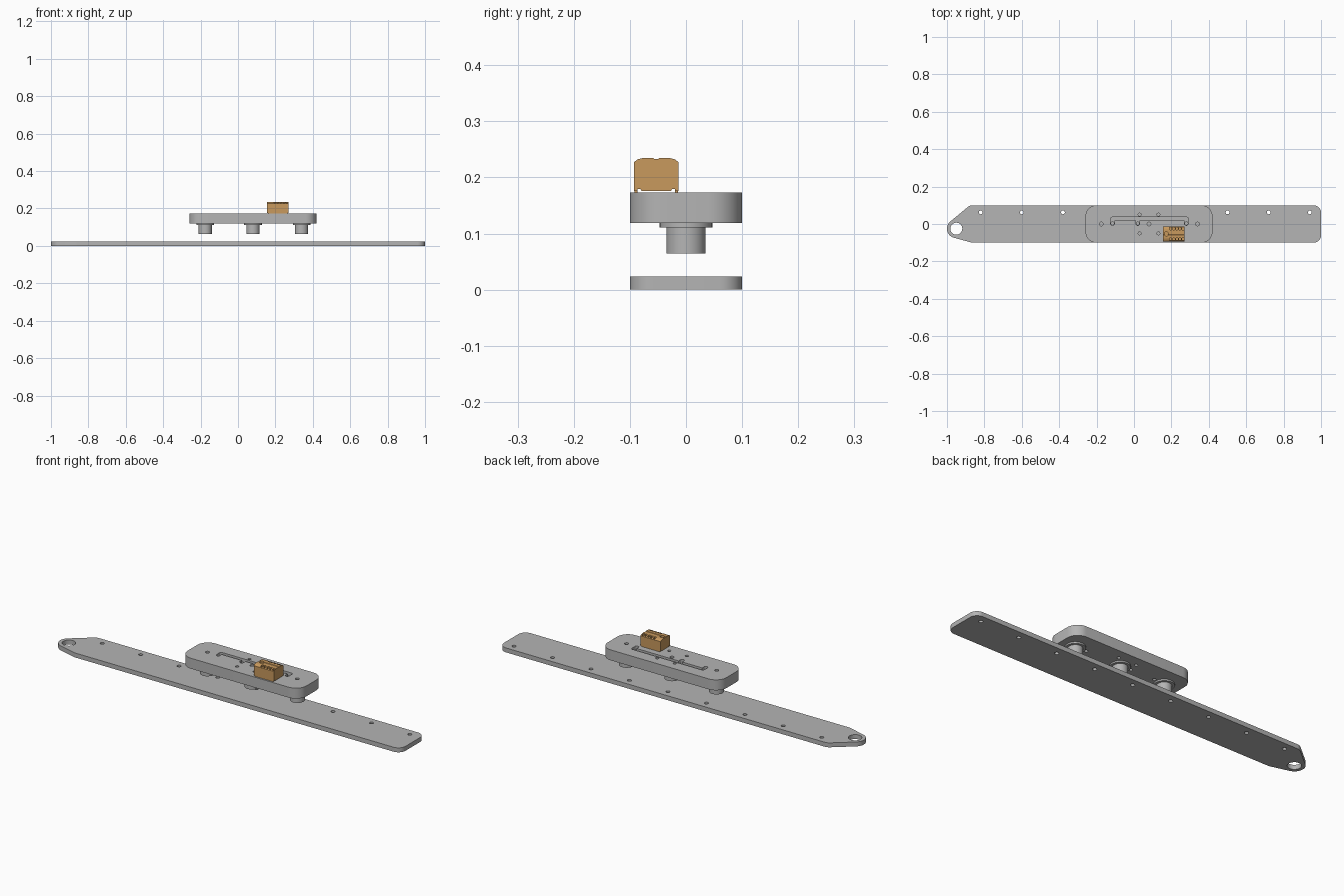
import bpy, bmesh, math

if "Cube" in bpy.data.objects:
    bpy.data.objects.remove(bpy.data.objects["Cube"])

def material(name, rgb):
    m = bpy.data.materials.new(name)
    m.diffuse_color = (*rgb, 1)
    m.use_nodes = True
    m.node_tree.nodes["Principled BSDF"].inputs["Base Color"].default_value = m.diffuse_color
    return m

GREY = material("plain grey", (0.46, 0.46, 0.46))
TAN = material("tan plastic", (0.58, 0.32, 0.11))

def arc(cx, cy, r, a0, a1, n=12):
    return [(cx + r * math.cos(math.radians(a0 + (a1 - a0) * i / n)),
             cy + r * math.sin(math.radians(a0 + (a1 - a0) * i / n))) for i in range(n + 1)]

def rounded_rect(x0, x1, y0, y1, r, n=10):
    return (arc(x1 - r, y1 - r, r, 0, 90, n) + arc(x0 + r, y1 - r, r, 90, 180, n)
            + arc(x0 + r, y0 + r, r, 180, 270, n) + arc(x1 - r, y0 + r, r, 270, 360, n))

def circle(x, y, r, n=24):
    return arc(x, y, r, 0, 360, n)[:-1]

def capsule(x0, y0, x1, y1, r):
    a = math.degrees(math.atan2(y1 - y0, x1 - x0))
    return arc(x1, y1, r, a - 90, a + 90) + arc(x0, y0, r, a + 90, a + 270)

def prism(name, outline, lo, hi, mat, along_x=False):
    """Extrude an outline along z, or a (y, z) outline along x."""
    place = (lambda p, h: (h, p[0], p[1])) if along_x else (lambda p, h: (p[0], p[1], h))
    bm = bmesh.new()
    a = [bm.verts.new(place(p, lo)) for p in outline]
    b = [bm.verts.new(place(p, hi)) for p in outline]
    bm.faces.new(a[::-1])
    bm.faces.new(b)
    for i in range(len(a)):
        j = (i + 1) % len(a)
        bm.faces.new((a[i], a[j], b[j], b[i]))
    bmesh.ops.recalc_face_normals(bm, faces=bm.faces)
    me = bpy.data.meshes.new(name)
    bm.to_mesh(me)
    bm.free()
    me.materials.append(mat)
    ob = bpy.data.objects.new(name, me)
    bpy.context.collection.objects.link(ob)
    return ob

def cut(ob, cuts):
    """Subtract (outline, lo, hi) prisms one after the other."""
    for outline, lo, hi in cuts:
        cutter = prism("cutter", outline, lo, hi, ob.data.materials[0])
        mod = ob.modifiers.new("cut", 'BOOLEAN')
        mod.operation, mod.solver, mod.object = 'DIFFERENCE', 'EXACT', cutter
        bpy.ops.object.select_all(action='DESELECT')
        bpy.context.view_layer.objects.active = ob
        ob.select_set(True)
        bpy.ops.object.modifier_apply(modifier=mod.name)
        bpy.data.objects.remove(cutter)

def smooth(ob):
    bpy.ops.object.select_all(action='DESELECT')
    bpy.context.view_layer.objects.active = ob
    ob.select_set(True)
    bpy.ops.object.shade_smooth_by_angle(angle=math.radians(30))

# long base strip with a tapered eyelet end and a row of screw holes
strip = (arc(0.96, 0.06, 0.04, 0, 90) + arc(-0.863, 0.06, 0.04, 90, 130, 6)
         + arc(-0.95, -0.025, 0.05, 130, 255, 20) + arc(-0.86, -0.06, 0.04, 255, 270, 4)
         + arc(0.96, -0.06, 0.04, 270, 360))
base = prism("base_strip", strip, 0, 0.023, GREY)
cut(base, [(circle(-0.95, -0.025, 0.032, 32), -0.1, 0.1)]
    + [(circle(-0.82 + 0.22 * i, 0.062, 0.01), -0.1, 0.1) for i in range(9)])
smooth(base)

# raised block with routed wire channel and through holes
block = prism("raised_block", rounded_rect(-0.26, 0.42, -0.1, 0.1, 0.06), 0.119, 0.173, GREY)
BOSS_X = (-0.175, 0.08, 0.34)
channel = [(-0.115, 0.027, 0.28, 0.027), (-0.115, 0.003, -0.115, 0.027),
           (0.28, 0.003, 0.28, 0.027), (0.02, 0.003, 0.02, 0.027)]
cut(block, [(capsule(*c, 0.0095 + 0.0003 * i), 0.155, 0.2) for i, c in enumerate(channel)]
    + [(circle(x, 0.003, 0.008), 0.1, 0.2) for x in (-0.115, 0.02, 0.28)]
    + [(circle(x, 0, 0.01), 0.1, 0.2) for x in BOSS_X]
    + [(circle(x, y, 0.008), 0.1, 0.2) for x in (0.03, 0.13) for y in (-0.05, 0.05)])
smooth(block)

# flanged bosses under the block
for x in BOSS_X:
    for name, r, lo, hi in (("boss_flange", 0.047, 0.111, 0.119), ("boss_post", 0.035, 0.064, 0.111)):
        ob = prism(name, circle(x, 0, r, 40), lo, hi, GREY)
        cut(ob, [(circle(x, 0, 0.01), 0, 0.2)])
        smooth(ob)

# connector: domed profile with feet, run along x
half = [(0.026, 0.176), (0.028, 0.179), (0.033, 0.179), (0.033, 0.176), (0.0395, 0.176),
        (0.0395, 0.227), (0.034, 0.232), (0.022, 0.235), (0.006, 0.235), (0.004, 0.233)]
profile = [(-0.053 + y, z) for y, z in half] + [(-0.053 - y, z) for y, z in half[::-1]]
connector = prism("connector_body", profile, 0.155, 0.27, TAN, along_x=True)
pockets = [(rounded_rect(x - 0.0055, x + 0.0055, y - 0.007, y + 0.007, 0.002, 2), 0.208, 0.3)
           for x in (0.196 + 0.0165 * i for i in range(5)) for y in (-0.024, -0.082)]
cut(connector, pockets + [(circle(0.173, -0.053, 0.011), 0.212, 0.3)])
smooth(connector)

# connector feet
for y in (-0.089, -0.017):
    prism("connector_foot", rounded_rect(0.16, 0.265, y - 0.003, y + 0.003, 0.002, 2), 0.173, 0.1765, TAN)
